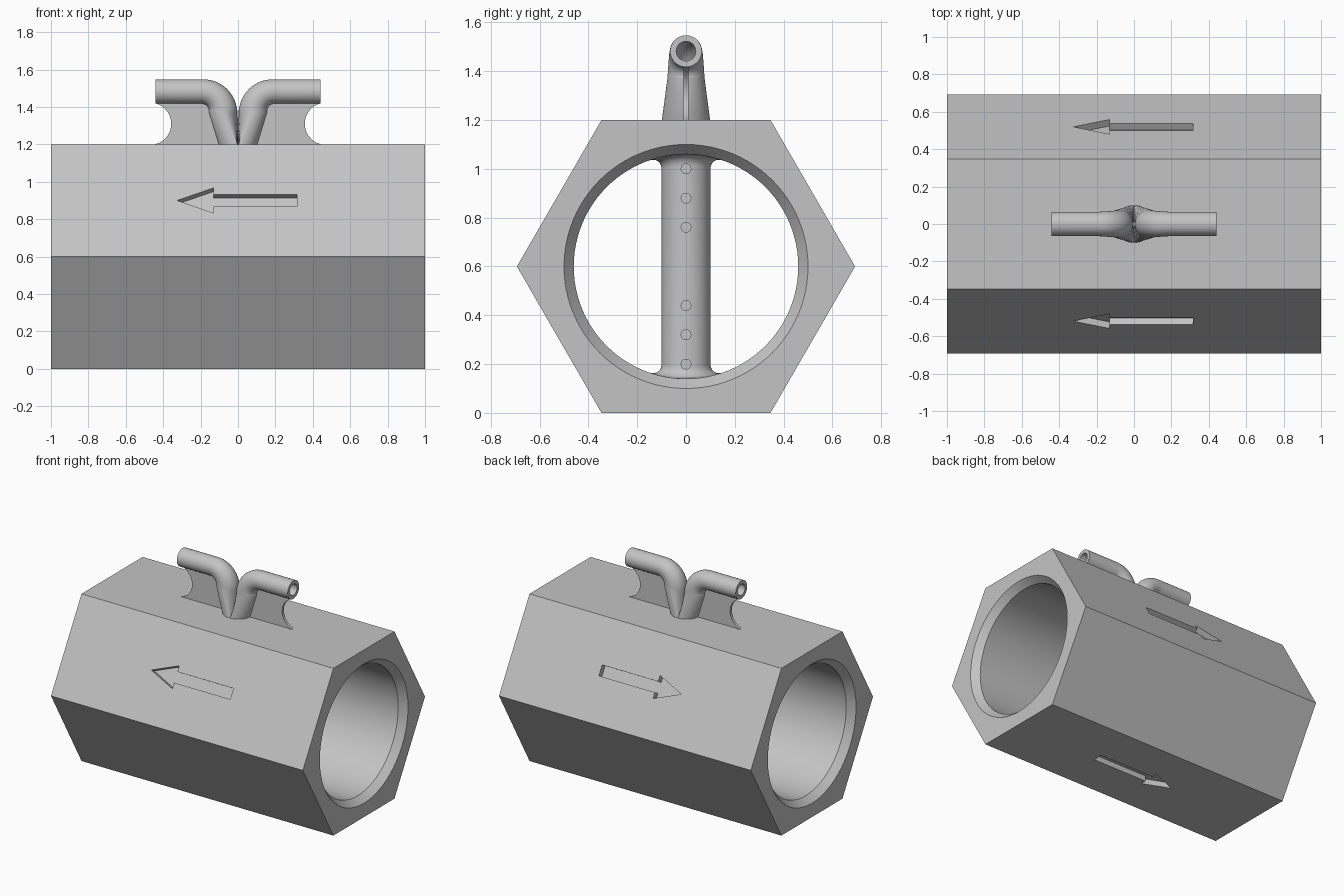
import bpy, bmesh, math
from math import sin, cos, pi, sqrt
from mathutils import Matrix, Vector

if "Cube" in bpy.data.objects:
    bpy.data.objects.remove(bpy.data.objects["Cube"])

grey = bpy.data.materials.new("plain grey")
grey.use_nodes = True
GREY = (0.55, 0.55, 0.55, 1)
grey.diffuse_color = GREY
grey.node_tree.nodes["Principled BSDF"].inputs["Base Color"].default_value = GREY

MID = 0.6        # height of the bore axis, also the hexagon apothem
BORE = 0.46
ROD = 0.1


def loft(name, sections, ring=False):
    """Skin a row of equal point loops, with end caps or joined into a ring."""
    bm = bmesh.new()
    loops = [[bm.verts.new(p) for p in s] for s in sections]
    n = len(loops[0])
    pairs = list(zip(loops, loops[1:]))
    if ring:
        pairs.append((loops[-1], loops[0]))
    else:
        bm.faces.new(loops[0])
        bm.faces.new(loops[-1])
    for a, b in pairs:
        for i in range(n):
            j = (i + 1) % n
            bm.faces.new((a[i], a[j], b[j], b[i]))
    bmesh.ops.recalc_face_normals(bm, faces=bm.faces)
    mesh = bpy.data.meshes.new(name)
    bm.to_mesh(mesh)
    bm.free()
    mesh.materials.append(grey)
    ob = bpy.data.objects.new(name, mesh)
    bpy.context.collection.objects.link(ob)
    return ob


def activate(ob):
    bpy.ops.object.select_all(action='DESELECT')
    ob.select_set(True)
    bpy.context.view_layer.objects.active = ob


def cut(ob, cutter):
    mod = ob.modifiers.new("cut", 'BOOLEAN')
    mod.operation, mod.solver, mod.object = 'DIFFERENCE', 'EXACT', cutter
    activate(ob)
    bpy.ops.object.modifier_apply(modifier=mod.name)
    bpy.data.objects.remove(cutter)


def smooth(ob):
    activate(ob)
    bpy.ops.object.shade_smooth_by_angle(angle=math.radians(30))


def x_circle(x, r, n, z=MID):
    return [(x, r * cos(2 * pi * i / n), z + r * sin(2 * pi * i / n)) for i in range(n)]


# Hexagonal body with a chamfered bore
body = loft("hexagonal_body", [x_circle(x, MID / cos(pi / 6), 6) for x in (-1, 1)])
bore = [(-1.05, 0.54), (-0.95, BORE), (0.95, BORE), (1.05, 0.54)]
cut(body, loft("bore_cutter", [x_circle(x, r, 96) for x, r in bore]))

# Engraved flow arrows on every second side, all pointing to -x
half = [(-0.13, 0.078), (-0.13, 0.037), (0.315, 0.037)]
arrow = [(-0.325, 0)] + half + [(x, -w) for x, w in reversed(half)]
for turn in (0, 1, 2):
    spin = Matrix.Translation((0, 0, MID)) @ Matrix.Rotation(turn * 2 * pi / 3, 4, 'X')
    cut(body, loft("arrow_cutter", [[spin @ Vector((x, w, -h)) for x, w in arrow]
                                    for h in (MID - 0.04, MID + 0.05)]))
smooth(body)

# Sensing rod across the bore, filleted into the wall at both ends
FILLET, N = 0.05, 64


def rod_loop(side, a):
    r = ROD + FILLET * (1 - cos(a))
    pts = []
    for i in range(N):
        t = 2 * pi * i / N
        wall = sqrt(BORE ** 2 - (r * sin(t)) ** 2)
        pts.append((r * cos(t), r * sin(t), MID + side * (wall - FILLET * (1 - sin(a)))))
    return pts


steps = [k * pi / 16 for k in range(9)]
rod = loft("sensing_rod", [rod_loop(-1, a) for a in reversed(steps)]
           + [rod_loop(1, a) for a in steps])
# Pressure holes on the upstream and downstream sides
for side in (-1, 1):
    for off in (0.16, 0.28, 0.4):
        for z in (MID - off, MID + off):
            cut(rod, loft("hole_cutter", [x_circle(side * x, 0.022, 20, z) for x in (0.05, 0.15)]))
smooth(rod)

# Bent pressure tubes: half-round foot, elbow, straight hollow outlet
TUBE_Z, FOOT_X, BEND, OUT = 1.482, 0.08, 0.11, 0.44


def tube_loop(side, centre, tilt, r):
    cx, cz = centre
    return [(side * (cx + r * cos(t) * cos(tilt)), r * sin(t), cz - r * cos(t) * sin(tilt))
            for t in (2 * pi * i / 48 for i in range(48))]


def elbow(k):
    a = k * pi / 24
    return (FOOT_X + BEND * (1 - cos(a)), TUBE_Z - BEND * (1 - sin(a))), a


for side, label in ((1, "left"), (-1, "right")):
    foot = [(side * max(0, 0.1 * cos(t)), 0.1 * sin(t), 1.19)
            for t in (2 * pi * i / 48 for i in range(48))]
    outer = [foot] + [tube_loop(side, *elbow(k), 0.076 - 0.011 * k / 12) for k in range(13)]
    end = (OUT, TUBE_Z)
    rim = [tube_loop(side, end, pi / 2, r) for r in (0.065, 0.04)]
    inner = [tube_loop(side, *elbow(k), 0.04) for k in range(12, -1, -1)]
    smooth(loft(label + "_pressure_tube", outer + rim + inner))

# Thin web under the tubes with round notches at its ends
notch = [(0.47 - 0.113 * cos(a), 1.31 + 0.113 * sin(a))
         for a in (math.radians(d) for d in range(-75, 76, 10))]
right = [(0.42, 1.19)] + notch + [(0.42, 1.43), (0.09, 1.43), (0.03, 1.38)]
outline = right + [(-x, z) for x, z in reversed(right)]
smooth(loft("support_web", [[(x, y, z) for x, z in outline] for y in (-0.01, 0.01)]))

# Centre the length on the origin and rest the body on the ground
bpy.context.view_layer.update()
